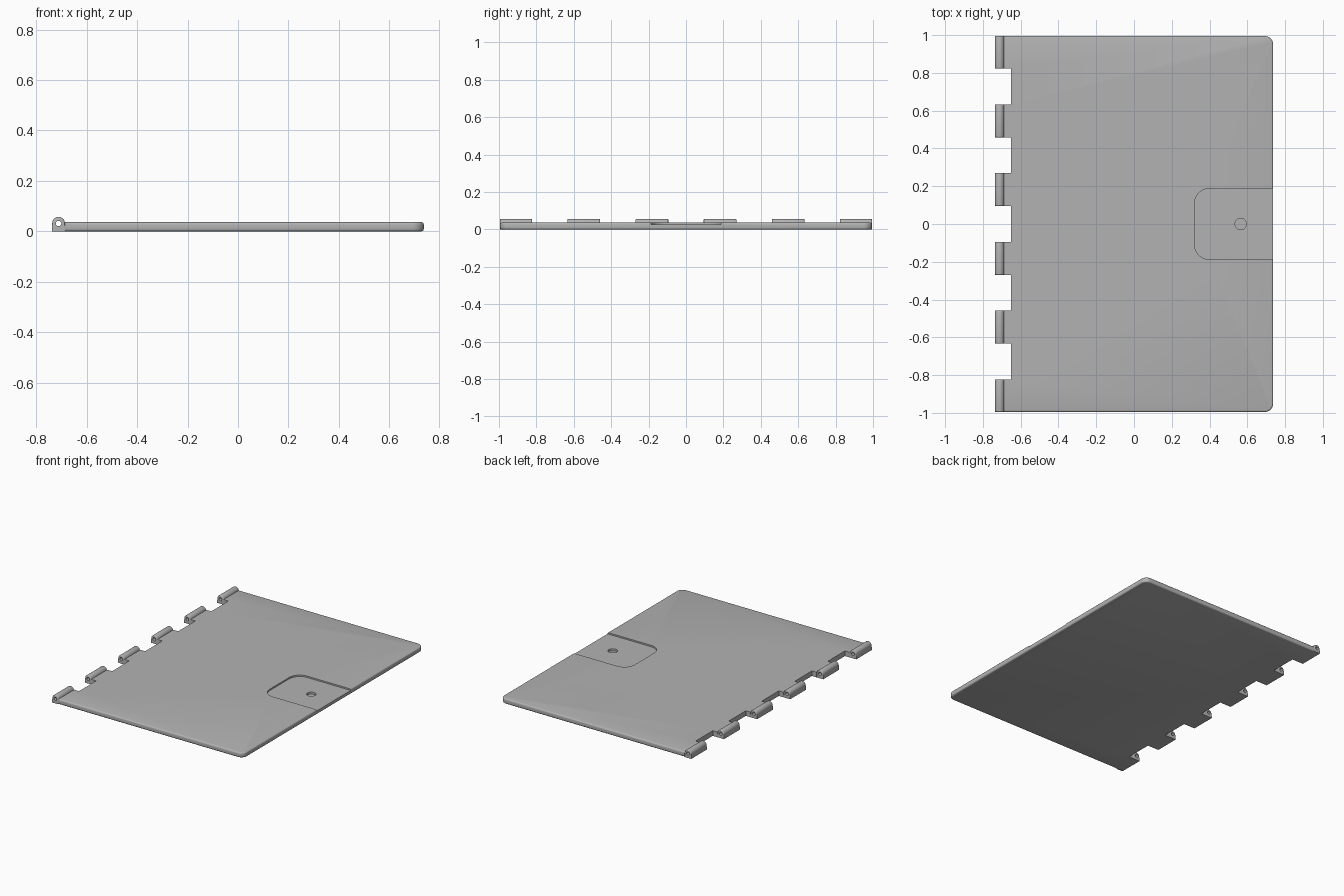
import bpy, bmesh
from math import cos, sin, radians

cube = bpy.data.objects.get("Cube")
if cube:
    bpy.data.objects.remove(cube, do_unlink=True)

grey = bpy.data.materials.new("plain grey")
grey.use_nodes = True
grey.diffuse_color = (0.45, 0.45, 0.45, 1)
grey.node_tree.nodes["Principled BSDF"].inputs["Base Color"].default_value = (0.45, 0.45, 0.45, 1)

LEFT, RIGHT, HALF, TOP = -0.737, 0.737, 0.995, 0.036
PIN_X, PIN_Z, PIN_R = -0.712, 0.032, 0.025
TAB_X, NOTCH_X = PIN_X + PIN_R, -0.65
PITCH, KNUCKLE_W = 0.364, 0.175


def arc(cx, cy, r, start, end, steps):
    angles = [radians(start + (end - start) * i / steps) for i in range(steps + 1)]
    return [(cx + r * cos(a), cy + r * sin(a)) for a in angles]


def prism(name, outline, low, high, along_y=False, edge_rule=None, bevel=0.0):
    """Extrude a flat outline along z or y, then round the edges picked by a rule."""
    bm = bmesh.new()
    rings = []
    for w in (low, high):
        rings.append([bm.verts.new((u, w, v) if along_y else (u, v, w)) for u, v in outline])
    bm.faces.new(rings[0])
    bm.faces.new(rings[1])
    n = len(outline)
    for i in range(n):
        j = (i + 1) % n
        bm.faces.new((rings[0][i], rings[0][j], rings[1][j], rings[1][i]))
    bmesh.ops.recalc_face_normals(bm, faces=bm.faces)
    if edge_rule:
        edges = [e for e in bm.edges if edge_rule(e.verts[0].co, e.verts[1].co)]
        bmesh.ops.bevel(bm, geom=edges, offset=bevel, segments=3, profile=0.5, affect='EDGES')
    mesh = bpy.data.meshes.new(name)
    bm.to_mesh(mesh)
    bm.free()
    mesh.materials.append(grey)
    obj = bpy.data.objects.new(name, mesh)
    bpy.context.collection.objects.link(obj)
    return obj


def activate(obj):
    bpy.ops.object.select_all(action='DESELECT')
    obj.select_set(True)
    bpy.context.view_layer.objects.active = obj


def cut(obj, cutter):
    mod = obj.modifiers.new("cut", 'BOOLEAN')
    mod.operation, mod.solver, mod.object = 'DIFFERENCE', 'EXACT', cutter
    activate(obj)
    bpy.ops.object.modifier_apply(modifier=mod.name)


# Plate outline with rounded free corners and tabs along the hinge side
spans = []
for i in range(6):
    mid = (i - 2.5) * PITCH
    spans.append((max(mid - KNUCKLE_W / 2, -HALF), min(mid + KNUCKLE_W / 2, HALF)))
spans[0] = (-HALF, spans[0][1])
spans[-1] = (spans[-1][0], HALF)

R = 0.045
outline = arc(RIGHT - R, -HALF + R, R, -90, 0, 10) + arc(RIGHT - R, HALF - R, R, 0, 90, 10)
for low, high in reversed(spans):
    if high < HALF:
        outline.append((NOTCH_X, high))
    outline += [(TAB_X, high), (TAB_X, low)]
    if low > -HALF:
        outline.append((NOTCH_X, low))


def outer_rim(a, b):
    mid = (a + b) / 2
    return a.z == b.z and (mid.x > RIGHT - R or abs(mid.y) > HALF - 0.001)


plate = prism("plate", outline, 0, TOP, edge_rule=outer_rim, bevel=0.009)

# Thumb recess open to the free edge, with a blind round hole in its floor
recess = arc(0.40, 0.108, 0.08, 90, 180, 10) + arc(0.40, -0.108, 0.08, 180, 270, 10)
recess += [(0.8, -0.188), (0.8, 0.188)]
recess_cutter = prism("recess_cutter", recess, 0.026, 0.1)
hole_cutter = prism("hole_cutter", arc(0.565, 0, 0.03, 0, 348.75, 31), 0.012, 0.1)
pin_cutter = prism("pin_cutter", arc(PIN_X, PIN_Z - 0.001, 0.011, 0, 345, 23), -1.2, 1.2, along_y=True)
cut(plate, recess_cutter)
cut(plate, hole_cutter)

# Hinge knuckles: square foot, round top, pin bore
section = [(LEFT, 0), (TAB_X, 0)] + arc(PIN_X, PIN_Z, PIN_R, 0, 180, 16)


def knuckle_rim(a, b):
    round_top = min(a.z, b.z) > PIN_Z - 0.001
    end_foot = max(a.z, b.z) < 0.001 and abs(a.y) > HALF - 0.001
    return a.y == b.y and (round_top or end_foot)


parts = [plate]
for i, (low, high) in enumerate(spans):
    knuckle = prism(f"hinge_knuckle_{i + 1}", section, low, high, True, knuckle_rim, 0.006)
    cut(knuckle, pin_cutter)
    parts.append(knuckle)

for cutter in (recess_cutter, hole_cutter, pin_cutter):
    bpy.data.objects.remove(cutter, do_unlink=True)

for obj in parts:
    activate(obj)
    bpy.ops.object.shade_smooth_by_angle(angle=radians(35))
